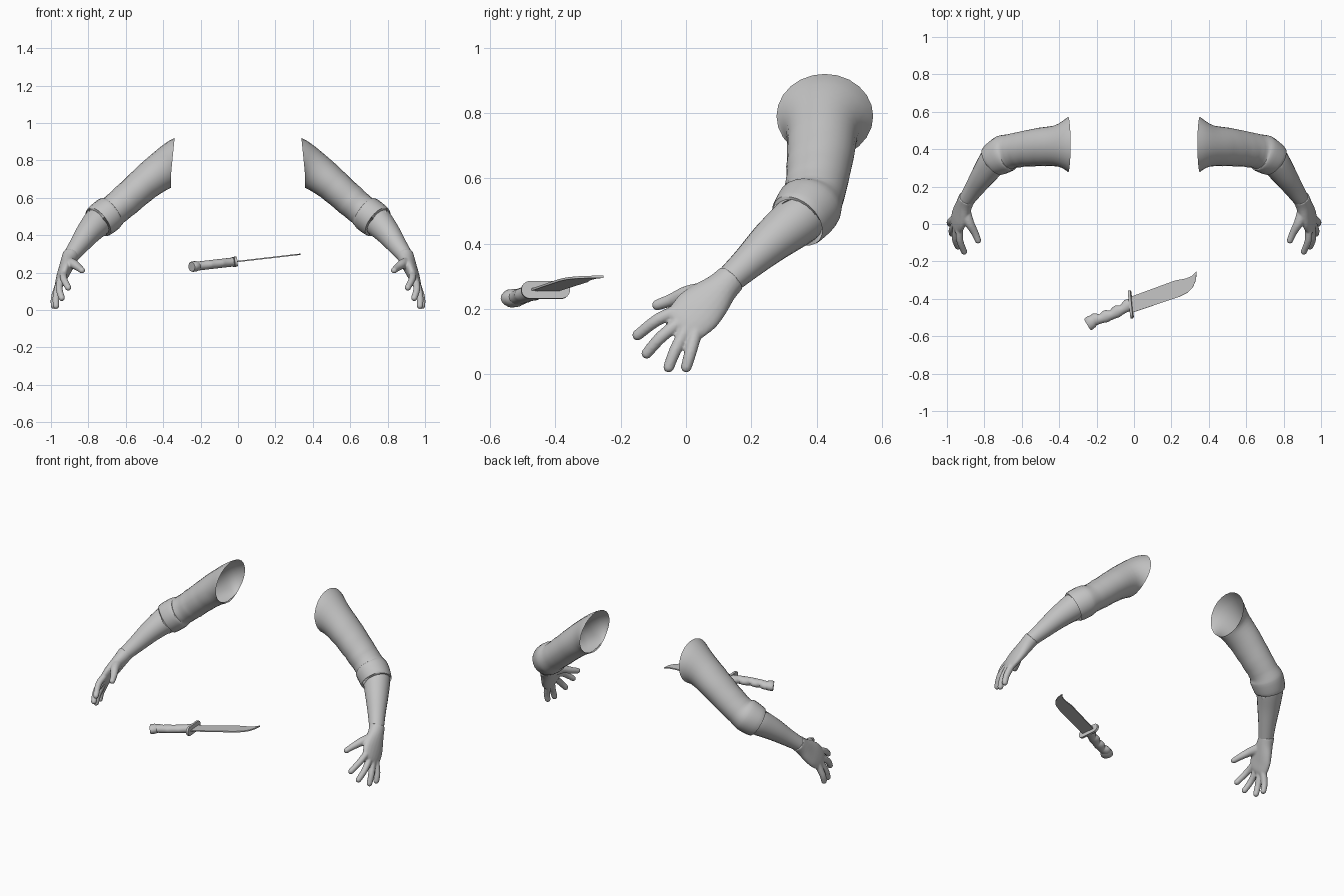
import bpy, bmesh, math
from mathutils import Vector

cube = bpy.data.objects.get("Cube")
if cube:
    bpy.data.objects.remove(cube, do_unlink=True)

grey = bpy.data.materials.new("plain_grey")
grey.use_nodes = True
COLOUR = (0.55, 0.55, 0.55, 1)
grey.diffuse_color = COLOUR
grey.node_tree.nodes["Principled BSDF"].inputs["Base Color"].default_value = COLOUR


def catmull(rows, steps):
    """Smooth a list of number rows, returning (position, row) pairs."""
    out, last = [], len(rows) - 1
    for i in range(last):
        p = [rows[max(0, min(last, i + k))] for k in (-1, 0, 1, 2)]
        for s in range(steps):
            t = s / steps
            out.append((i + t, [0.5 * (2 * b + (c - a) * t + (2 * a - 5 * b + 4 * c - d) * t * t
                                       + (3 * b - a - 3 * c + d) * t ** 3)
                                for a, b, c, d in zip(*p)]))
    return out + [(last, list(rows[-1]))]


def loft(bm, rows, hint, sides=20, steps=4, start=None, caps=True, dome=False, wobble=None):
    """Skin elliptical sections (x, y, z, a, b) running along a path."""
    sections = catmull(rows, steps)
    centres = [Vector(r[:3]) for _, r in sections]
    frames = []
    for i, (t, r) in enumerate(sections):
        n = (centres[min(i + 1, len(centres) - 1)] - centres[max(i - 1, 0)]).normalized()
        if start and t < 1.5:
            n = start.lerp(n, t / 1.5).normalized()
        frames.append((t, centres[i], n, r[3], r[4]))
    if dome:
        t, c, n, a, b = frames[-1]
        for k in range(1, 5):
            ang = k * math.pi / 9
            frames.append((t, c + n * a * math.sin(ang), n, a * math.cos(ang), b * math.cos(ang)))
    rings = []
    for t, c, n, a, b in frames:
        u = (hint - n * hint.dot(n)).normalized()
        v = n.cross(u)
        ring = []
        for k in range(sides):
            th = math.tau * k / sides
            f = wobble(t, th) if wobble else 1
            ring.append(bm.verts.new(c + f * (u * a * math.cos(th) + v * b * math.sin(th))))
        rings.append(ring)
    for p, q in zip(rings, rings[1:]):
        for k in range(sides):
            j = (k + 1) % sides
            bm.faces.new((p[k], p[j], q[j], q[k]))
    if caps:
        bm.faces.new(rings[0][::-1])
        bm.faces.new(rings[-1])


def plate(bm, origin, ax, ay, points, depth):
    """Extrude a flat outline, centred on its plane."""
    n = ax.cross(ay).normalized()
    face = bm.faces.new([bm.verts.new(origin + ax * x + ay * y - n * depth / 2) for x, y in points])
    ext = bmesh.ops.extrude_face_region(bm, geom=[face])
    bmesh.ops.translate(bm, vec=n * depth,
                        verts=[g for g in ext["geom"] if isinstance(g, bmesh.types.BMVert)])


def finish(name, bm, mirror=False, remesh=False, angle=40):
    bmesh.ops.recalc_face_normals(bm, faces=bm.faces)
    mesh = bpy.data.meshes.new(name)
    bm.to_mesh(mesh)
    bm.free()
    mesh.materials.append(grey)
    ob = bpy.data.objects.new(name, mesh)
    bpy.context.collection.objects.link(ob)
    bpy.ops.object.select_all(action="DESELECT")
    ob.select_set(True)
    bpy.context.view_layer.objects.active = ob
    bpy.ops.object.shade_smooth_by_angle(angle=math.radians(angle))
    if remesh:
        m = ob.modifiers.new("blend", "REMESH")
        m.mode, m.voxel_size, m.use_smooth_shade = "VOXEL", 0.005, True
        m = ob.modifiers.new("soften", "SMOOTH")
        m.factor, m.iterations = 0.5, 5
    if mirror:
        ob.modifiers.new("mirror", "MIRROR")
    return ob


Y = Vector((0, 1, 0))

# Sleeves: open at the shoulder, creased towards the elbow, rolled cuff
def creases(t, th):
    strength = 0.022 * max(0, 1 - abs(t - 3) / 2)
    return 1 + strength * math.sin(t * 9 + 2 * math.cos(th)) * (0.6 - 0.4 * math.cos(th))

bm = bmesh.new()
loft(bm, [(.352, .425, .79, .148, .130),
          (.410, .418, .745, .112, .105),
          (.500, .412, .675, .103, .092),
          (.600, .400, .587, .095, .087),
          (.662, .388, .535, .093, .085),
          (.692, .376, .513, .102, .095),
          (.745, .345, .472, .092, .092),
          (.747, .342, .470, .077, .077)],
     Y, sides=24, start=Vector((1, 0, .1)).normalized(), caps=False, wobble=creases)
finish("sleeves", bm, mirror=True)

# Forearms
bm = bmesh.new()
loft(bm, [(.720, .378, .500, .074, .074),
          (.748, .342, .472, .079, .079),
          (.803, .265, .410, .067, .066),
          (.853, .192, .343, .052, .052),
          (.897, .128, .285, .043, .041)], Y)
finish("forearms", bm, mirror=True)

# Gloved hands: palm, four fingers and thumb blended together
ACROSS = Vector((-.3, -.57, .76))
bm = bmesh.new()
loft(bm, [(.893, .140, .295, .047, .045),
          (.905, .110, .265, .052, .042),
          (.920, .072, .228, .068, .037),
          (.935, .035, .193, .077, .032),
          (.948, .000, .157, .070, .026),
          (.955, -.018, .142, .058, .018)], ACROSS)
FINGERS = [
    [(.932, -.010, .200), (.932, -.085, .168), (.908, -.148, .120)],
    [(.945, -.005, .170), (.956, -.075, .115), (.942, -.120, .064)],
    [(.955, .005, .145), (.972, -.032, .075), (.973, -.053, .022)],
    [(.960, .030, .130), (.982, .013, .065), (.984, .001, .022)]]
for path in FINGERS:
    loft(bm, [(*p, r, r) for p, r in zip(path, (.021, .019, .017))],
         ACROSS, sides=14, dome=True)
THUMB = [(.905, .065, .250), (.880, .005, .246), (.852, -.045, .227), (.834, -.088, .212)]
loft(bm, [(*p, r, r) for p, r in zip(THUMB, (.034, .026, .020, .017))],
     Vector((0, 0, 1)), sides=14, dome=True)
finish("gloved_hands", bm, mirror=True, remesh=True)

# Knife frame: lies almost flat, rising slightly towards the tip
GUARD = Vector((-.017, -.43, .258))
RISE = Vector((1, 0, .115))
UP = RISE.cross(Y).normalized()

def on_knife(x, y):
    return GUARD + RISE * (x - GUARD.x) + Y * (y - GUARD.y)

# Blade with clipped point
bm = bmesh.new()
outline = [(-.02, -.39), (.22, -.302), (.275, -.292), (.31, -.278), (.335, -.253),
           (.331, -.30), (.315, -.338), (.288, -.366), (.24, -.39), (-.01, -.474)]
plate(bm, GUARD, RISE, Y, [(x - GUARD.x, y - GUARD.y) for x, y in outline], .007)
finish("knife_blade", bm, angle=20)

# Rounded crossguard
bm = bmesh.new()
stadium = []
for k in range(20):
    th = math.tau * (k + .5) / 20
    stadium.append((.048 * math.copysign(1, math.cos(th)) + .027 * math.cos(th),
                    .027 * math.sin(th)))
plate(bm, GUARD, Vector((-.1, 1, 0)).normalized(), UP, stadium, .014)
finish("knife_guard", bm)

# Grip with finger grooves on the edge side
bm = bmesh.new()
grip = []
for k in range(19):
    t = k / 18
    groove = .004 * math.sin(t * math.tau * 3.5)
    c = on_knife(-.018 - .205 * t, -.428 - .088 * t - .012 * math.sin(t * math.pi) + groove * .6)
    grip.append((*c, .029 + groove, .024))
loft(bm, grip, Y, sides=16, steps=1)
finish("knife_grip", bm)

# Flared pommel
bm = bmesh.new()
loft(bm, [(*on_knife(x, y), a, b) for x, y, a, b in
          [(-.212, -.512, .028, .024), (-.226, -.521, .036, .028),
           (-.243, -.535, .037, .028), (-.248, -.538, .034, .025)]],
     Y, sides=16, steps=1)
finish("knife_pommel", bm)
